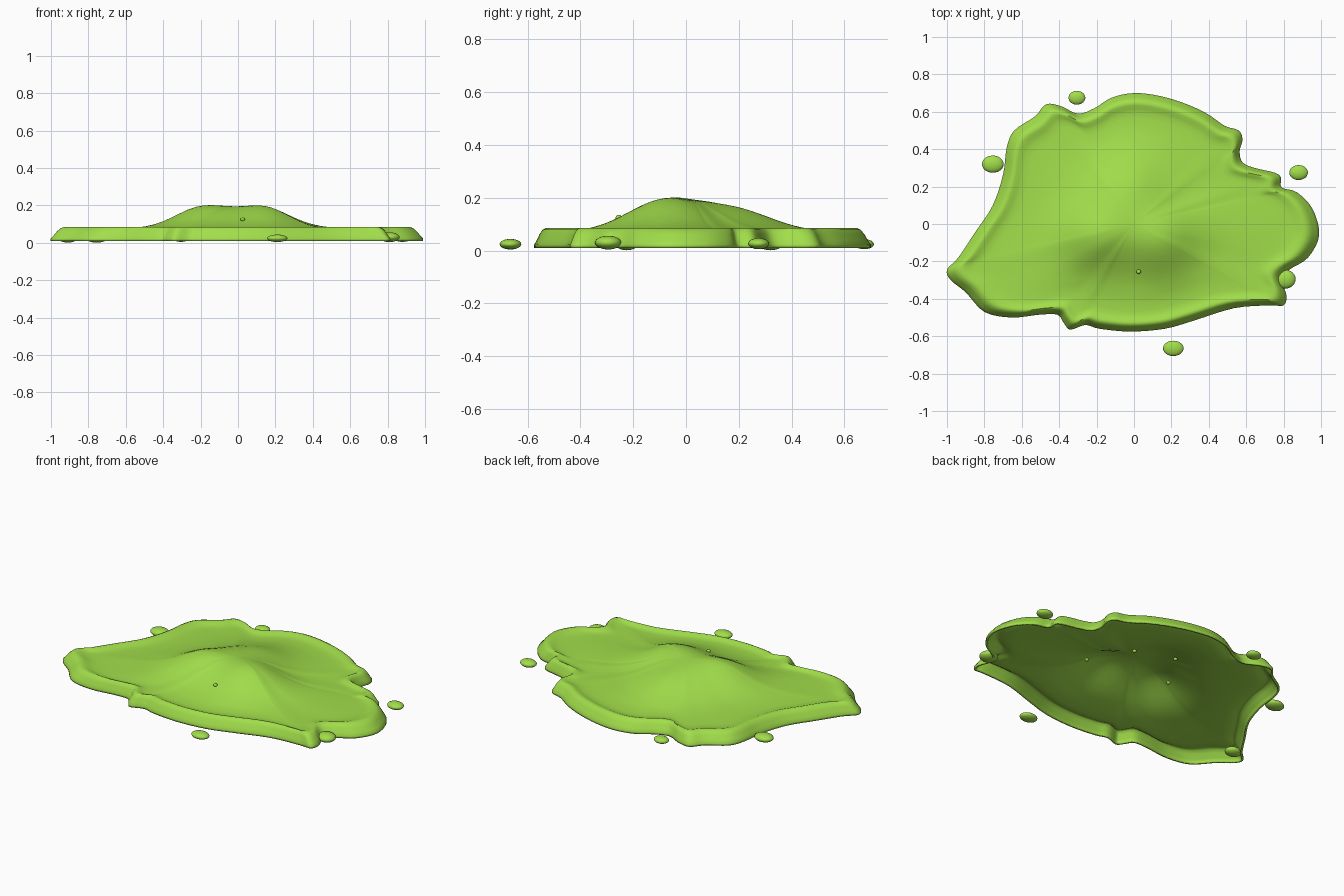
import bpy, bmesh, math
from mathutils import Vector

if "Cube" in bpy.data.objects:
    bpy.data.objects.remove(bpy.data.objects["Cube"])

slime = bpy.data.materials.new("slime_green")
slime.diffuse_color = (0.36, 0.73, 0.07, 1)
slime.use_nodes = True
slime.node_tree.nodes["Principled BSDF"].inputs["Base Color"].default_value = slime.diffuse_color

# Puddle outline, anticlockwise from the right-hand tip
OUTLINE = [(.99, -.06), (.955, .08), (.87, .17), (.79, .195), (.785, .25), (.75, .275),
           (.645, .30), (.58, .33), (.565, .39), (.58, .45), (.56, .50), (.485, .525),
           (.39, .59), (.27, .645), (.135, .685), (0, .70), (-.12, .675), (-.21, .62),
           (-.30, .59), (-.39, .63), (-.47, .64), (-.53, .575), (-.64, .50), (-.68, .41),
           (-.70, .265), (-.755, .10), (-.85, -.045), (-.94, -.18), (-1, -.245),
           (-.98, -.30), (-.90, -.365), (-.80, -.47), (-.655, -.50), (-.505, -.485),
           (-.41, -.485), (-.375, -.53), (-.34, -.565), (-.26, -.54), (-.185, -.56),
           (-.02, -.575), (.165, -.56), (.325, -.515), (.535, -.45), (.725, -.435),
           (.80, -.435), (.815, -.38), (.79, -.30), (.83, -.245), (.93, -.18)]

# Rim cross-section: (outline scale, height)
RIM = [(1, .01), (1, .022), (.985, .038), (.965, .062), (.945, .079), (.925, .085),
       (.905, .083), (.88, .076), (.85, .071), (.81, .07)]

# Humps: x, y, height, spread
HUMPS = [(.14, -.09, .09, .19), (-.20, -.06, .09, .19), (-.03, .20, .06, .19)]


def smooth_loop(pts, steps):
    """Closed Catmull-Rom curve through the points."""
    p = [Vector(q) for q in pts]
    n, out = len(p), []
    for i in range(n):
        a, b, c, d = p[i - 1], p[i], p[(i + 1) % n], p[(i + 2) % n]
        for k in range(steps):
            t = k / steps
            out.append(.5 * (2 * b + (c - a) * t + (2 * a - 5 * b + 4 * c - d) * t * t
                             + (3 * b - a - 3 * c + d) * t ** 3))
    return out


def hill(x, y, t):
    """Height of the humps above the puddle, fading out at the rim."""
    h = .036 * math.exp(-(t / .45) ** 2)
    for hx, hy, a, s in HUMPS:
        h += a * math.exp(-((x - hx) ** 2 + (y - hy) ** 2) / s ** 2)
    return h * min(1, max(0, (.9 - t) / .25))


def finish(name, bm, angle):
    mesh = bpy.data.meshes.new(name)
    bmesh.ops.recalc_face_normals(bm, faces=bm.faces)
    bm.to_mesh(mesh)
    bm.free()
    mesh.materials.append(slime)
    ob = bpy.data.objects.new(name, mesh)
    bpy.context.collection.objects.link(ob)
    bpy.ops.object.select_all(action='DESELECT')
    ob.select_set(True)
    bpy.context.view_layer.objects.active = ob
    bpy.ops.object.shade_smooth_by_angle(angle=math.radians(angle))
    return ob


# Puddle: rings of the outline shrinking to the middle
loop = smooth_loop(OUTLINE, 4)
profile = RIM + [(.81 - .045 * i, .07) for i in range(1, 18)]
bm = bmesh.new()
rings = []
for t, z in profile:
    rings.append([bm.verts.new((p.x * t, p.y * t, z + hill(p.x * t, p.y * t, t)))
                  for p in loop])
n = len(loop)
for lo, hi in zip(rings, rings[1:]):
    for i in range(n):
        j = (i + 1) % n
        bm.faces.new((lo[i], lo[j], hi[j], hi[i]))
top = bm.verts.new((0, 0, .07 + hill(0, 0, 0)))
for i in range(n):
    bm.faces.new((rings[-1][i], rings[-1][(i + 1) % n], top))
puddle = finish("puddle", bm, 45)

# Thin shell, hollow underneath
shell = puddle.modifiers.new("shell", 'SOLIDIFY')
shell.thickness = .012
shell.offset = -1


def blob(name, x, y, z, rx, ry, rz, seg=24):
    bm = bmesh.new()
    bmesh.ops.create_uvsphere(bm, u_segments=seg, v_segments=seg // 2, radius=1)
    for v in bm.verts:
        v.co = (v.co.x * rx + x, v.co.y * ry + y, v.co.z * rz + z)
    finish(name, bm, 60)


# Droplets around the edge
for i, d in enumerate([(.88, .275, .026, .05, .04, .021), (-.305, .675, .024, .045, .037, .019),
                       (-.755, .32, .024, .058, .046, .023), (.21, -.665, .024, .055, .041, .02),
                       (.81, -.295, .03, .054, .05, .026), (-.91, -.225, .024, .05, .042, .023)]):
    blob(f"droplet_{i + 1}", *d)

# Small bubbles under the humps
for i, (x, y, z) in enumerate([(.025, -.255, .125), (.28, -.075, .11), (.16, .195, .09),
                               (-.10, .24, .115), (-.25, .0, .125)]):
    blob(f"bubble_{i + 1}", x, y, z, .012, .012, .01, 12)
